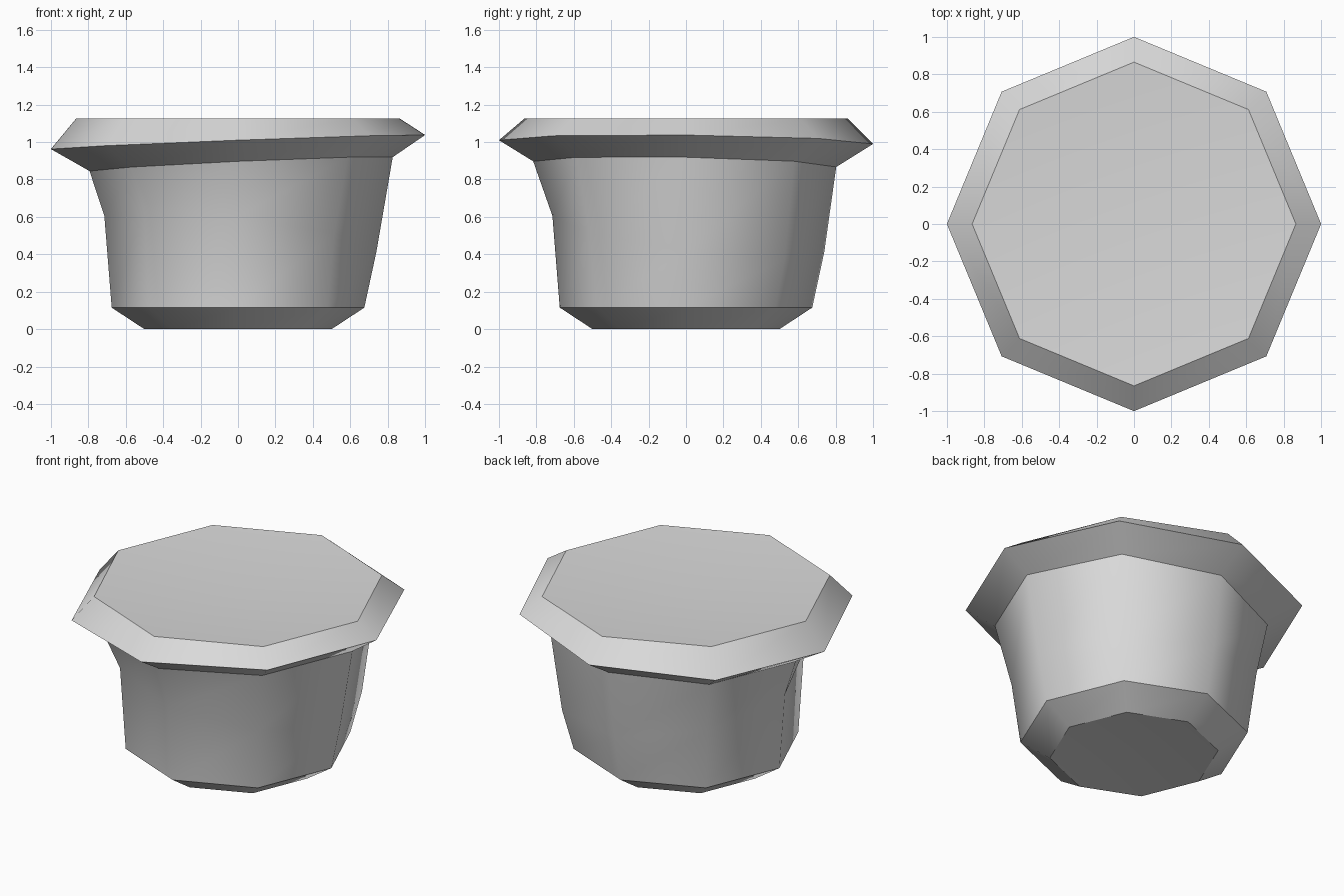
import bpy
import bmesh
from math import cos, sin, radians

cube = bpy.data.objects.get("Cube")
if cube:
    bpy.data.objects.remove(cube, do_unlink=True)

SIDES = 8

grey = bpy.data.materials.new("light grey")
grey.use_nodes = True
colour = (0.7, 0.7, 0.7, 1)
grey.diffuse_color = colour
grey.node_tree.nodes["Principled BSDF"].inputs["Base Color"].default_value = colour

# Each ring: radius, radius swing, height, height swing, swing direction, sharp
rings = [
    (0.50, 0, 0, 0, 0, True),                # foot
    (0.675, 0, 0.115, 0, 0, True),           # foot chamfer
    (0.727, 0.018, 0.51, -0.135, 45, False), # waist bend
    (0.81, 0.018, 0.882, 0.04, -22, True),   # neck under the lip
    (1.0, 0, 1.0, 0.039, -15, True),         # tilted lip
    (0.865, 0, 1.125, 0, 0, True),           # top rim
]


def add_ring(bm, radius, r_swing, height, z_swing, toward):
    verts = []
    for i in range(SIDES):
        a = radians(360 * i / SIDES)
        swing = cos(a - radians(toward))
        r = radius + r_swing * swing
        verts.append(bm.verts.new((r * cos(a), r * sin(a), height + z_swing * swing)))
    return verts


def add_dished_cap(bm, loop, height):
    centre = bm.verts.new((0, 0, height))
    for i in range(SIDES):
        bm.faces.new((loop[i], loop[(i + 1) % SIDES], centre))


# Octagonal stump as stacked rings
bm = bmesh.new()
loops = [add_ring(bm, *ring[:5]) for ring in rings]
for low, high in zip(loops, loops[1:]):
    for i in range(SIDES):
        j = (i + 1) % SIDES
        bm.faces.new((low[i], low[j], high[j], high[i]))

# Slightly hollowed top and underside
add_dished_cap(bm, loops[-1], 1.07)
add_dished_cap(bm, loops[0][::-1], 0.03)

# Soft around the sides, crisp along the ring edges
for face in bm.faces:
    face.smooth = True
for loop, ring in zip(loops, rings):
    if ring[5]:
        for i in range(SIDES):
            bm.edges.get((loop[i], loop[(i + 1) % SIDES])).smooth = False

mesh = bpy.data.meshes.new("stump")
bm.to_mesh(mesh)
bm.free()
mesh.materials.append(grey)
bpy.context.collection.objects.link(bpy.data.objects.new("stump", mesh))
